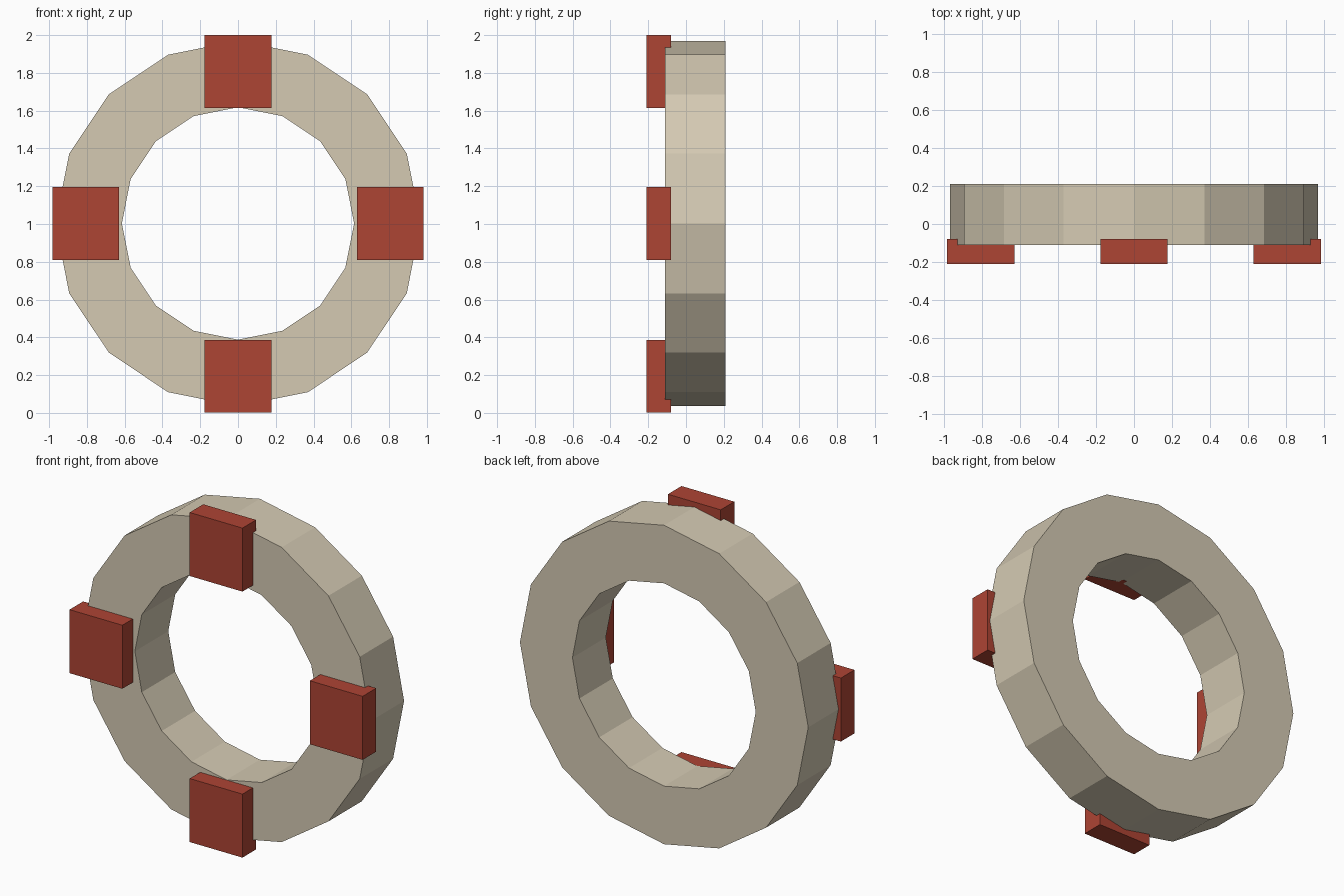
import bpy, bmesh
from math import cos, sin, tau

if "Cube" in bpy.data.objects:
    bpy.data.objects.remove(bpy.data.objects["Cube"])

SIDES = 16
CENTRE_Z = 1.0
OUTER, INNER = 0.967, 0.615
FRONT_Y, BACK_Y = -0.11, 0.21


def material(name, rgb):
    m = bpy.data.materials.new(name)
    m.diffuse_color = (*rgb, 1)
    m.use_nodes = True
    m.node_tree.nodes["Principled BSDF"].inputs["Base Color"].default_value = m.diffuse_color
    return m


def add_object(name, bm, mat):
    bmesh.ops.recalc_face_normals(bm, faces=bm.faces)
    mesh = bpy.data.meshes.new(name)
    bm.to_mesh(mesh)
    bm.free()
    mesh.materials.append(mat)
    obj = bpy.data.objects.new(name, mesh)
    bpy.context.collection.objects.link(obj)
    return obj


tan = material("tan", (0.66, 0.59, 0.45))
red = material("red", (0.42, 0.058, 0.034))

# Ring: rectangular section swept round in 16 flat segments
bm = bmesh.new()
section = [(OUTER, FRONT_Y), (OUTER, BACK_Y), (INNER, BACK_Y), (INNER, FRONT_Y)]
rings = []
for i in range(SIDES):
    a = tau * i / SIDES
    rings.append([bm.verts.new((r * cos(a), y, CENTRE_Z + 0.003 + r * sin(a)))
                  for r, y in section])
for i in range(SIDES):
    p, q = rings[i], rings[(i + 1) % SIDES]
    for j in range(4):
        k = (j + 1) % 4
        bm.faces.new((p[j], p[k], q[k], q[j]))
add_object("ring", bm, tan)


# Four upright blocks let slightly into the front face
def block(name, x, z):
    bm = bmesh.new()
    bmesh.ops.create_cube(bm, size=1)
    bmesh.ops.scale(bm, vec=(0.354, 0.13, 0.385), verts=bm.verts)
    obj = add_object(name, bm, red)
    obj.location = (x, -0.145, z)


for side, s in (("left", -1), ("right", 1)):
    block(side + "_block", s * 0.806, CENTRE_Z + 0.003)
block("top_block", 0, 1.8075)
block("bottom_block", 0, 0.1945)
